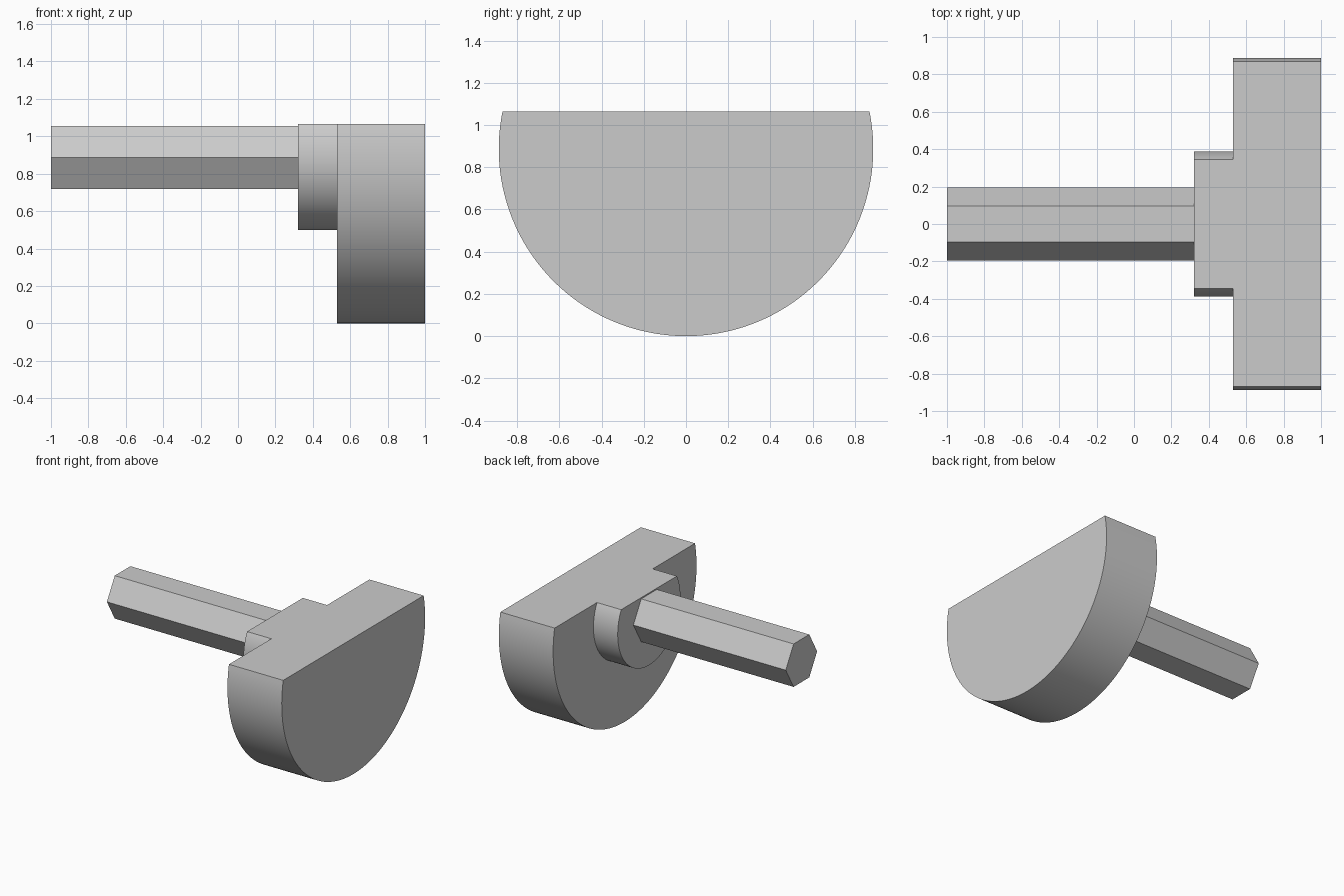
import bpy
import bmesh
from math import asin, cos, pi, sin, tau, radians

AXIS_Z = 0.887   # height of the common axis
FLAT_Z = 1.065   # height of the flat cut

if "Cube" in bpy.data.objects:
    bpy.data.objects.remove(bpy.data.objects["Cube"], do_unlink=True)

grey = bpy.data.materials.new("plain_grey")
grey.use_nodes = True
colour = (0.6, 0.6, 0.6, 1)
grey.diffuse_color = colour
grey.node_tree.nodes["Principled BSDF"].inputs["Base Color"].default_value = colour


def cut_circle(radius, steps=96):
    """Lower part of a circle, closed by a chord at the flat."""
    start = asin((FLAT_Z - AXIS_Z) / radius)
    sweep = pi + 2 * start
    angles = [start - sweep * i / steps for i in range(steps + 1)]
    return [(radius * cos(a), AXIS_Z + radius * sin(a)) for a in angles]


def hexagon(radius):
    return [(radius * cos(-tau * i / 6), AXIS_Z + radius * sin(-tau * i / 6))
            for i in range(6)]


def extrude_along_x(name, profile, x0, x1, inner_cap=True):
    """Extrude a (y, z) profile; the joint at x1 can be left open."""
    bm = bmesh.new()
    ends = [[bm.verts.new((x, y, z)) for y, z in profile] for x in (x0, x1)]
    bm.faces.new(ends[0])
    if inner_cap:
        bm.faces.new(ends[1])
    n = len(profile)
    for i in range(n):
        j = (i + 1) % n
        bm.faces.new((ends[0][i], ends[0][j], ends[1][j], ends[1][i]))
    bmesh.ops.recalc_face_normals(bm, faces=bm.faces)
    mesh = bpy.data.meshes.new(name)
    bm.to_mesh(mesh)
    bm.free()
    mesh.materials.append(grey)
    obj = bpy.data.objects.new(name, mesh)
    bpy.context.collection.objects.link(obj)
    bpy.ops.object.select_all(action="DESELECT")
    obj.select_set(True)
    bpy.context.view_layer.objects.active = obj
    bpy.ops.object.shade_smooth_by_angle(angle=radians(30))


# Large cut disc, smaller cut collar, and hexagonal shaft
extrude_along_x("cut_disc", cut_circle(0.887), 0.53, 1.0)
extrude_along_x("collar", cut_circle(0.388), 0.32, 0.53, inner_cap=False)
extrude_along_x("hex_shaft", hexagon(0.194), -1.0, 0.32, inner_cap=False)
